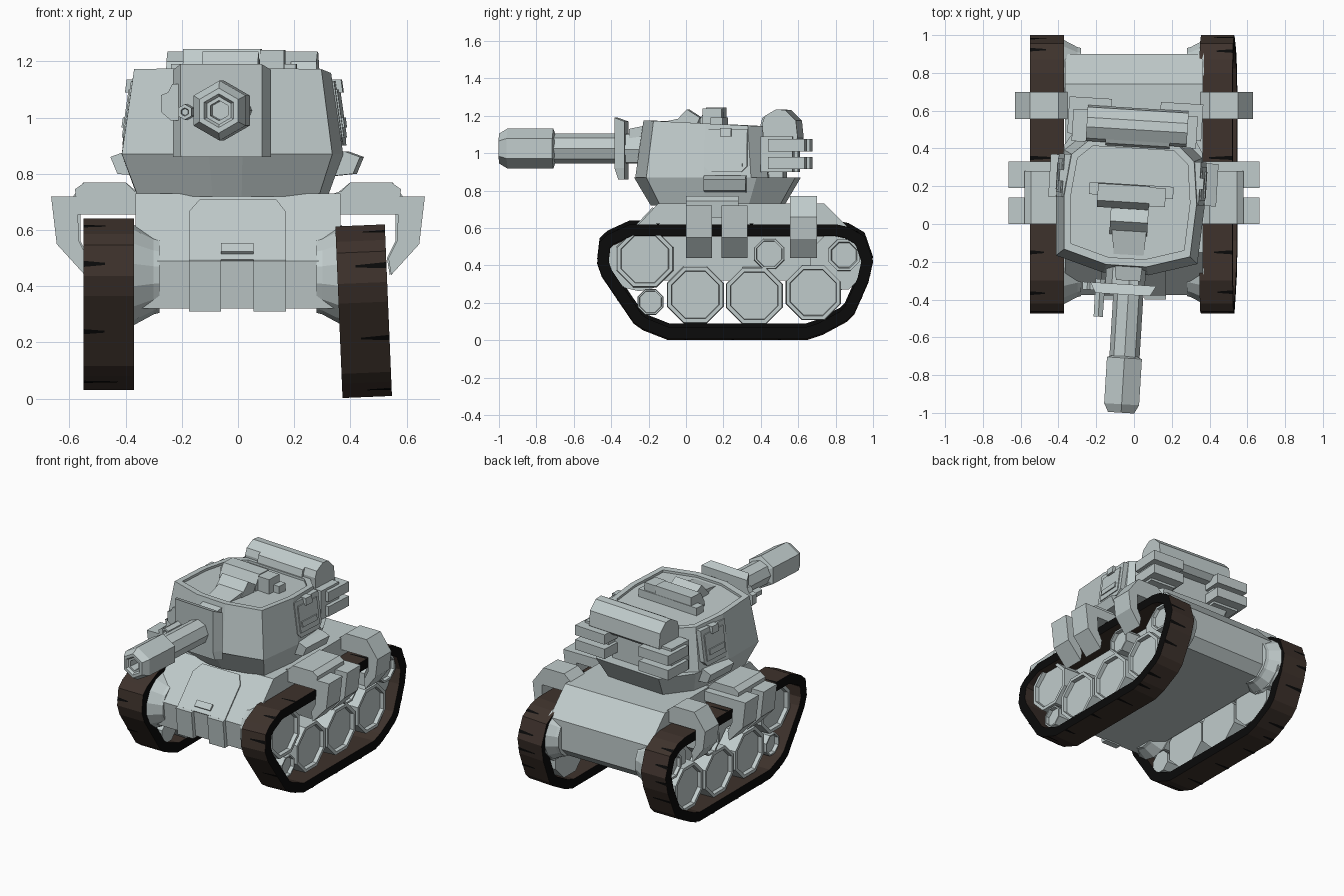
import bpy, bmesh, math, random
from mathutils import Vector, Matrix

if "Cube" in bpy.data.objects:
    bpy.data.objects.remove(bpy.data.objects["Cube"])
random.seed(4)


def material(name, rgb):
    m = bpy.data.materials.new(name)
    m.diffuse_color = (*rgb, 1)
    m.use_nodes = True
    m.node_tree.nodes["Principled BSDF"].inputs["Base Color"].default_value = m.diffuse_color
    return m


GREY = material("armour grey", (0.53, 0.60, 0.60))
BROWN = material("tread brown", (0.048, 0.032, 0.025))
BLACK = material("rubber black", (0.003, 0.003, 0.003))
TURRET = Matrix.Translation((-0.015, 0.2, 0)) @ Matrix.Rotation(math.radians(-3.5), 4, 'Z') @ Matrix.Translation((0, -0.2, 0))


def finish(name, bm, mats=(GREY,), mat=None):
    if mat:
        bm.transform(mat)
    bmesh.ops.recalc_face_normals(bm, faces=bm.faces)
    me = bpy.data.meshes.new(name)
    bm.to_mesh(me)
    bm.free()
    for m in mats:
        me.materials.append(m)
    ob = bpy.data.objects.new(name, me)
    bpy.context.collection.objects.link(ob)
    return ob


def loft(name, rings, mat=None):
    """Skin a list of equal rings and cap both ends."""
    bm = bmesh.new()
    vs = [[bm.verts.new(p) for p in r] for r in rings]
    n = len(rings[0])
    for a, b in zip(vs, vs[1:]):
        for i in range(n):
            j = (i + 1) % n
            bm.faces.new((a[i], a[j], b[j], b[i]))
    bm.faces.new(vs[0])
    bm.faces.new(vs[-1])
    return finish(name, bm, mat=mat)


def slab_x(name, prof, x0, x1, mat=None):
    """(y, z) profile extruded along x."""
    return loft(name, [[(x, y, z) for y, z in prof] for x in (x0, x1)], mat)


def slab_y(name, prof, y0, y1, mat=None):
    """(x, z) profile extruded along y."""
    return loft(name, [[(x, y, z) for x, z in prof] for y in (y0, y1)], mat)


def box(name, x, y, z, mat=None):
    return slab_x(name, [(y[0], z[0]), (y[1], z[0]), (y[1], z[1]), (y[0], z[1])], *x, mat)


def span(s, a, b):
    return (min(s * a, s * b), max(s * a, s * b))


def lathe_x(name, y, z, steps, n=8):
    c = [(math.cos(2 * math.pi * (i + .5) / n), math.sin(2 * math.pi * (i + .5) / n)) for i in range(n)]
    return loft(name, [[(x, y + r * a, z + r * b) for a, b in c] for x, r in steps])


def lathe_y(name, x, z, steps, n=6, mat=None):
    c = [(math.sin(2 * math.pi * i / n), math.cos(2 * math.pi * i / n)) for i in range(n)]
    return loft(name, [[(x + r * a, y, z + r * b) for a, b in c] for y, r in steps], mat)


# Tracks: closed belts with black sides, brown tread and black cracks
BELT = [(-.475, .41), (-.462, .52), (-.42, .56), (-.30, .615), (.80, .615), (.87, .6), (.955, .55), (1.0, .42),
        (.975, .31), (.9, .14), (.86, .1), (.73, .03), (.65, .004), (-.1, .004), (-.23, .055), (-.28, .09), (-.45, .34)]


def offset(prof, d):
    out = []
    for i, p in enumerate(prof):
        p, a, b = Vector(p), Vector(prof[i - 1]), Vector(prof[(i + 1) % len(prof)])
        n1 = Vector(((p - a).y, -(p - a).x)).normalized()
        n2 = Vector(((b - p).y, -(b - p).x)).normalized()
        h = (n1 + n2).normalized()
        out.append(p + h * d / h.dot(n1))
    return out


def track(name, x0, x1, mat):
    bm = bmesh.new()
    o, inn = [Vector(p) for p in BELT], offset(BELT, .06)
    n = len(o)
    ring = [[bm.verts.new((x, p[0], p[1])) for p in pr] for x, pr in ((x0, o), (x1, o), (x1, inn), (x0, inn))]
    for k in range(4):
        a, b = ring[k], ring[(k + 1) % 4]
        for i in range(n):
            j = (i + 1) % n
            bm.faces.new((a[i], a[j], b[j], b[i])).material_index = k % 2
    for i in range(n):
        p, q = o[i], o[(i + 1) % n]
        t = (q - p).normalized()
        out = Vector((-t.y, t.x)) * .003
        if (q - p).length < .08:
            continue
        for k in range(max(1, int((q - p).length / .25))):
            m = p.lerp(q, random.uniform(.3, .7)) if (q - p).length < .3 else p + t * (.15 + .25 * k)
            w = random.uniform(.07, .13)
            xa, xb = (x0, x0 + w) if x0 < 0 else (x1, x1 - w)
            pts = [(xa, m - t * .011), (xa, m + t * .011), (xb, m + t * .004), (xb, m - t * .004)]
            f = bm.faces.new([bm.verts.new((x, *(v + out))) for x, v in pts])
            f.material_index = 1
    return finish(name, bm, (BROWN, BLACK), mat)


track("left_track", -.55, -.37, Matrix.Translation((0, 0, .026)))
piv = Vector((.458, 0, 0))
track("right_track", .37, .546, Matrix.Translation(piv + Vector((.002, 0, .002))) @ Matrix.Rotation(math.radians(-2.4), 4, 'Y') @ Matrix.Translation(-piv))

# Road wheels and idler drums
WHEELS = [(-.22, .435, .165), (.05, .243, .165), (.365, .238, .165), (.68, .255, .16), (-.19, .205, .075), (.445, .462, .088)]
for s, side in ((1, "right"), (-1, "left")):
    for y, z, r in WHEELS:
        lathe_x(side + "_wheel", y, z, [(s * .372, r), (s * .5, r * .97), (s * .5, r * .84), (s * .475, r * .82)])
    lathe_x(side + "_rear_sprocket", .81, .42, [(s * .355, .16), (s * .46, .16)])
    lathe_x(side + "_rear_sprocket_cap", .845, .455, [(s * .4, .092), (s * .5, .09), (s * .5, .075), (s * .48, .07)])
    for y in (-.25, .8):
        lathe_x(side + "_drum", y, .44, [(s * .28, .135), (s * .30, .14), (s * .37, .178)], 14)

# Hull
slab_x("hull", [(-.15, .73), (-.375, .49), (-.355, .32), (.84, .32), (.9, .38), (.9, .57), (.74, .73)], -.365, .365)
SL = (.24 / .225)


def on_glacis(x, z, out):
    return (x, -.375 + (z - .49) / SL - out * .72, z + out * .69)


plate = [(-.175, .49), (.17, .49), (.17, .66), (.135, .705), (-.135, .705), (-.175, .66)]
loft("glacis_hatch", [[on_glacis(x, z, d) for x, z in plate] for d in (-.01, .008)])
hinge = [(-.06, .51), (.055, .51), (.055, .54), (-.06, .54)]
loft("hatch_hinge", [[on_glacis(x, z, d) for x, z in hinge] for d in (0, .02)])
for x0, x1 in ((-.175, -.06), (.055, .17)):
    slab_x("nose_plate", [(-.36, .5), (-.4, .49), (-.38, .31), (-.34, .31)], x0, x1)

# Fender brackets
for s, side in ((1, "right"), (-1, "left")):
    def m(prof):
        return [(s * x, z) for x, z in prof]
    slab_y(side + "_fender_deck", m([(.34, .655), (.34, .73), (.37, .74), (.4, .77), (.545, .77), (.58, .745), (.57, .655)]), 0, .28)
    for y0, y1 in ((0, .14), (.19, .33)):
        slab_y(side + "_skirt_arm", m([(.34, .655), (.34, .72), (.665, .72), (.645, .55), (.545, .44), (.535, .5), (.565, .56), (.57, .655)]), y0, y1)
    slab_y(side + "_rear_arm", m([(.34, .655), (.34, .72), (.4, .77), (.55, .77), (.63, .66), (.615, .54), (.54, .44), (.53, .5), (.56, .56), (.56, .655)]), .555, .7)

# Turret: flared ring, then tapered shell with a recessed roof
HALF = [(.06, -.275), (.375, -.19), (.395, .12), (.365, .40), (.24, .60)]
plan = HALF + [(-x, y) for x, y in reversed(HALF)]


def ring(kx, ky, z):
    return [(x * kx, .17 + (y - .17) * ky, z) for x, y in plan]


loft("turret_ring", [ring(.86, .8, .72), ring(1, 1, .87)], TURRET)
SHELL = [(.12, -.265), (.375, -.19), (.395, .12), (.365, .37), (.27, .455)]
plan = SHELL + [(-x, y) for x, y in reversed(SHELL)]
roof = [(x, y, 1.175 - .05 * (y + .2)) for x, y, z in ring(.89, .9, 0)]
inner = [(x, y, 1.175 - .05 * (y + .2)) for x, y, z in ring(.80, .81, 0)]
loft("turret_shell", [ring(1, 1, .87), roof, inner, [(x, y, z - .015) for x, y, z in inner]], TURRET)

# Gun housing, shield, barrel, side gun
slab_y("gun_housing", [(-.08, .95), (.08, .95), (.105, 1.02), (.07, 1.1), (-.07, 1.1), (-.105, 1.02)], -.36, -.1, TURRET)
loft("roof_ridge", [[(-.10, .04, 1.13), (.10, .04, 1.13), (.10, .04, 1.2), (-.10, .04, 1.2)],
                    [(-.05, -.3, 1.08), (.08, -.3, 1.08), (.08, -.3, 1.13), (-.05, -.3, 1.13)]], TURRET)


def rect(x0, x1, z0, z1, y, lean):
    return [(x0, y + lean, z0), (x1, y + lean, z0), (x1, y, z0 + .06), (x1, y, z1 - .04), (x1, y, z1), (x0, y, z1), (x0, y, z0 + .06)]


loft("gun_shield", [rect(-.185, .165, .86, 1.17, -.32, .0), rect(-.155, .135, .86, 1.19, -.375, .02)], TURRET)
slab_y("shield_ear", [(-.155, 1.12), (-.185, 1.12), (-.2, 1.09), (-.225, 1.08), (-.225, 1.02), (-.19, .99), (-.155, .99)], -.36, -.32, TURRET)
lathe_y("barrel", .02, 1.025, [(-.2, .08), (-.72, .08)], 8, TURRET)
lathe_y("muzzle", .02, 1.025, [(-.70, .08), (-.71, .107), (-.955, .107), (-1.0, .08), (-1.0, .06), (-.985, .05), (-.985, .036), (-.9, .034)], 6, TURRET)
lathe_y("side_gun", -.132, 1.02, [(-.3, .03), (-.5, .028), (-.5, .015), (-.48, .012)], 6, TURRET)

# Side hatches and steps on the turret
for s, side in ((1, "right"), (-1, "left")):
    def lean(prof, d0, d1):
        return [[(s * (.38 - (z - .9) * .14 + d), y, z) for y, z in prof] for d in (d0, d1)]
    door = [(.12, .93), (.15, .9), (.32, .9), (.35, .93), (.35, 1.13), (.12, 1.13)]
    loft(side + "_door", lean(door, -.05, .014), TURRET)
    loft(side + "_door_panel", lean([(.145, .93), (.325, .93), (.325, 1.1), (.145, 1.1)], 0, .02), TURRET)
    loft(side + "_door_slot", lean([(.16, .965), (.30, .965), (.30, 1.0), (.16, 1.0)], 0, .027), TURRET)
    loft(side + "_door_latch", lean([(.205, 1.09), (.265, 1.09), (.265, 1.135), (.205, 1.135)], -.06, .035), TURRET)
    o = .33 if s > 0 else .31
    slab_y(side + "_step", [(s * o, .79), (s * (o + .10), .80), (s * (o + .125), .86), (s * (o + .07), .88), (s * o, .88)], .12, .345, TURRET)
    # Rear stowage racks
    box(side + "_rack_post", span(s, .15, .33), (.42, .59), (.9, 1.09), TURRET)
    for z in (.915, 1.01):
        box(side + "_rack_bar", span(s, .13, .355), (.46, .655), (z, z + .065), TURRET)

# Stowage roll at the back of the roof
slab_x("bed_roll", [(.43, 1.08), (.425, 1.16), (.44, 1.2), (.5, 1.235), (.55, 1.23), (.605, 1.175), (.615, 1.08), (.58, 1.05), (.45, 1.05)], -.255, .28, TURRET)
slab_x("roll_flap", [(.45, 1.12), (.405, 1.13), (.42, 1.19), (.5, 1.23)], -.15, .19, TURRET)
box("rear_wall", (-.17, .17), (.4, .53), (.87, 1.06), TURRET)

# Roof hood, cross bar and sight
box("cross_bar", (-.22, .225), (.145, .21), (1.11, 1.19), TURRET)
slab_x("roof_hood", [(.08, 1.12), (.08, 1.18), (.115, 1.245), (.205, 1.245), (.21, 1.12)], -.175, .1, TURRET)
box("hood_block", (.1, .185), (.1, .2), (1.12, 1.24), TURRET)
slab_x("sight", [(-.06, 1.16), (.01, 1.235), (.08, 1.19), (.05, 1.12), (-.03, 1.12)], -.1, .1, TURRET)
